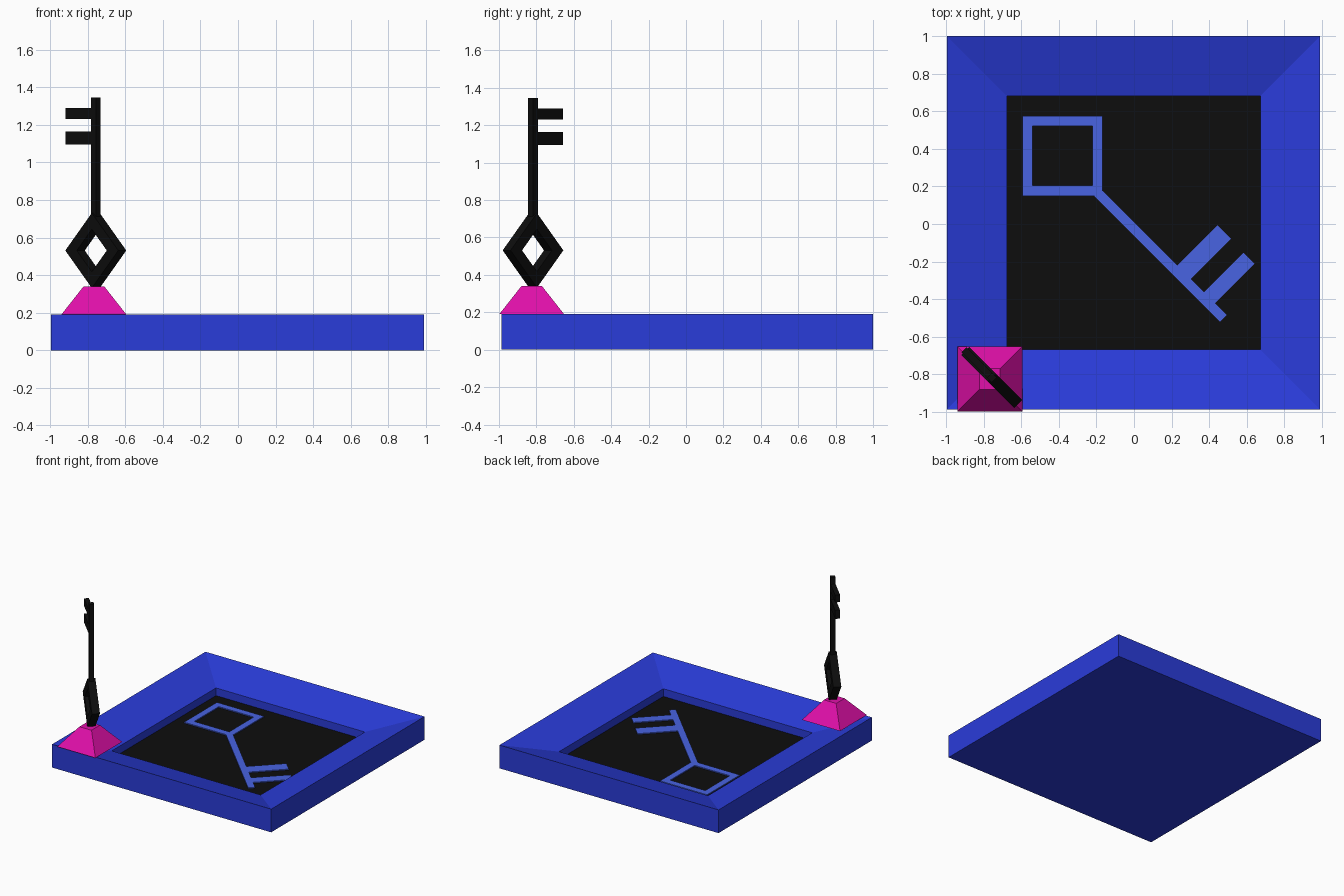
import bpy, bmesh
from mathutils import Matrix, Vector

if "Cube" in bpy.data.objects:
    bpy.data.objects.remove(bpy.data.objects["Cube"])


def material(name, rgb):
    m = bpy.data.materials.new(name)
    m.diffuse_color = (*rgb, 1)
    m.use_nodes = True
    m.node_tree.nodes["Principled BSDF"].inputs["Base Color"].default_value = m.diffuse_color
    return m


BLUE = material("frame_blue", (0.023, 0.045, 0.7))
LIGHT = material("inlay_blue", (0.065, 0.125, 0.76))
BLACK = material("black", (0.004, 0.004, 0.004))
PINK = material("pink", (0.75, 0.005, 0.4))


def finish(name, bm, mat, matrix=Matrix()):
    bmesh.ops.recalc_face_normals(bm, faces=bm.faces)
    mesh = bpy.data.meshes.new(name)
    bm.to_mesh(mesh)
    bm.free()
    mesh.materials.append(mat)
    ob = bpy.data.objects.new(name, mesh)
    ob.matrix_world = matrix
    bpy.context.collection.objects.link(ob)
    return ob


def square_loft(name, rings, centre, mat):
    """Stack of square rings (half width, z), closed at both ends."""
    bm = bmesh.new()
    loops = [[bm.verts.new((centre[0] + sx * h, centre[1] + sy * h, z))
              for sx, sy in ((-1, -1), (1, -1), (1, 1), (-1, 1))]
             for h, z in rings]
    for a, b in zip(loops, loops[1:]):
        for i in range(4):
            j = (i + 1) % 4
            bm.faces.new((a[i], a[j], b[j], b[i]))
    bm.faces.new(loops[0][::-1])
    bm.faces.new(loops[-1])
    return finish(name, bm, mat)


def bars(name, segments, depth, mat, matrix):
    """Rectangular bars (start, end, width) drawn in a local xy plane."""
    bm = bmesh.new()
    for a, b, width in segments:
        a, b = Vector(a), Vector(b)
        d = b - a
        mid = (a + b) / 2
        angle = d.to_3d().xy.angle_signed(Vector((1, 0)))
        m = (Matrix.Translation((mid.x, mid.y, 0)) @ Matrix.Rotation(angle, 4, 'Z')
             @ Matrix.Diagonal((d.length, width, depth, 1)))
        bmesh.ops.create_cube(bm, size=1, matrix=m)
    return finish(name, bm, mat, matrix)


def square_bow(name, outer, inner, depth, mat, matrix):
    """Hollow square ring in a local xy plane."""
    bm = bmesh.new()
    loops = [[bm.verts.new((sx * h, sy * h, z))
              for sx, sy in ((-1, -1), (1, -1), (1, 1), (-1, 1))]
             for h, z in ((outer, -depth / 2), (outer, depth / 2),
                          (inner, depth / 2), (inner, -depth / 2))]
    for k in range(4):
        a, b = loops[k], loops[(k + 1) % 4]
        for i in range(4):
            j = (i + 1) % 4
            bm.faces.new((a[i], a[j], b[j], b[i]))
    return finish(name, bm, mat, matrix)


# Tray frame with sloped rim and sunken floor
C = (-0.002, 0.007)
square_loft("tray_frame", [(0.993, 0), (0.993, 0.19), (0.675, 0.1), (0.675, 0.03)], C, BLUE)
square_loft("floor_panel", [(0.675, 0.025), (0.675, 0.037)], C, BLACK)

# Flat key inlay on the floor
square_bow("inlay_bow", 0.213, 0.159, 0.012, LIGHT, Matrix.Translation((-0.381, 0.363, 0.039)))
bars("inlay_shaft_and_teeth", [
    ((-0.195, 0.168), (0.475, -0.502), 0.052),
    ((0.248, -0.275), (0.48, -0.043), 0.10),
    ((0.384, -0.411), (0.613, -0.182), 0.083),
], 0.012, LIGHT, Matrix.Translation((0, 0, 0.0388)))

# Corner pedestal
square_loft("pedestal", [(0.173, 0.19), (0.055, 0.34)], (-0.767, -0.825), PINK)

# Upright key on the diagonal: local x runs (1, -1), local y is up
r = 0.5 ** 0.5
upright = Matrix(((r, 0, -r, -0.757), (-r, 0, -r, -0.818), (0, 1, 0, 0), (0, 0, 0, 1)))
bow_place = upright @ Matrix.Translation((0, 0.531, 0)) @ Matrix.Rotation(0.785398, 4, 'Z')
square_bow("key_bow", 0.141, 0.08, 0.06, BLACK, bow_place)
bars("key_shaft_and_teeth", [
    ((0, 0.68), (0, 1.345), 0.037),
    ((0, 1.13), (-0.21, 1.13), 0.07),
    ((0, 1.26), (-0.21, 1.26), 0.06),
], 0.037, BLACK, upright)
